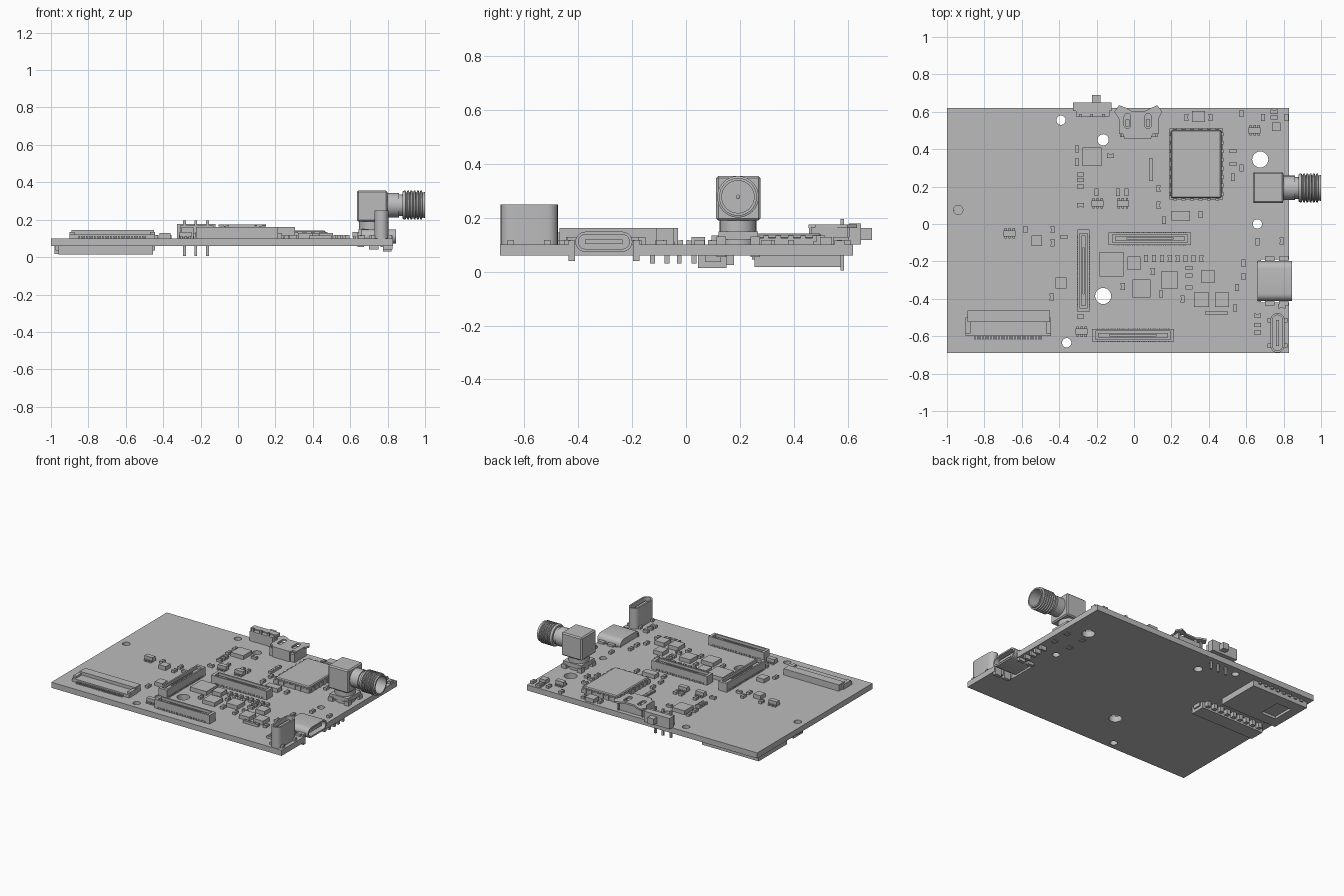
import bpy
import bmesh
from math import sin, cos, pi, radians
from mathutils import Vector, Matrix

default_cube = bpy.data.objects.get("Cube")
if default_cube:
    bpy.data.objects.remove(default_cube, do_unlink=True)

grey = bpy.data.materials.new("plain_grey")
grey.use_nodes = True
grey.diffuse_color = (0.5, 0.5, 0.5, 1)
for node in grey.node_tree.nodes:
    if node.type == 'BSDF_PRINCIPLED':
        node.inputs["Base Color"].default_value = grey.diffuse_color

BOTTOM, TOP = 0.06, 0.1
ALONG_X = Matrix(((0, 0, 1), (1, 0, 0), (0, 1, 0)))
UPRIGHT = Matrix.Identity(3)


def finish(name, bm):
    """Turn a bmesh into a named grey object with sharp edges kept."""
    bmesh.ops.remove_doubles(bm, verts=bm.verts, dist=0.00005)
    bmesh.ops.recalc_face_normals(bm, faces=bm.faces)
    mesh = bpy.data.meshes.new(name)
    bm.to_mesh(mesh)
    bm.free()
    mesh.materials.clear()
    mesh.materials.append(grey)
    mesh.shade_smooth()
    mesh.set_sharp_from_angle(angle=radians(30))
    obj = bpy.data.objects.new(name, mesh)
    bpy.context.collection.objects.link(obj)
    return obj


def boxes(name, spans, bevel=0):
    """One object made of boxes, each given as x, y and z ranges."""
    bm = bmesh.new()
    for x0, x1, y0, y1, z0, z1 in spans:
        low, high = Vector((x0, y0, z0)), Vector((x1, y1, z1))
        matrix = Matrix.Translation((low + high) / 2) @ Matrix.Diagonal((*(high - low), 1))
        bmesh.ops.create_cube(bm, size=1, matrix=matrix)
    if bevel:
        bmesh.ops.bevel(bm, geom=bm.edges[:], offset=bevel, segments=1, affect='EDGES')
    return finish(name, bm)


def plate(name, loops, depth, centre, turn=UPRIGHT):
    """Extruded outline; every loop after the first is a hole."""
    curve = bpy.data.curves.new(name, 'CURVE')
    curve.dimensions, curve.fill_mode, curve.extrude = '2D', 'BOTH', depth / 2
    for loop in loops:
        spline = curve.splines.new('POLY')
        spline.points.add(len(loop) - 1)
        for point, (x, y) in zip(spline.points, loop):
            point.co = (x, y, 0, 1)
        spline.use_cyclic_u = True
    helper = bpy.data.objects.new(name + "_outline", curve)
    bpy.context.collection.objects.link(helper)
    bpy.context.view_layer.update()
    graph = bpy.context.evaluated_depsgraph_get()
    mesh = bpy.data.meshes.new_from_object(helper.evaluated_get(graph))
    bm = bmesh.new()
    bm.from_mesh(mesh)
    bpy.data.objects.remove(helper, do_unlink=True)
    bpy.data.curves.remove(curve)
    bpy.data.meshes.remove(mesh)
    bmesh.ops.transform(bm, matrix=Matrix.Translation(centre) @ turn.to_4x4(), verts=bm.verts)
    return finish(name, bm)


def lathe(name, profile, centre, turn=UPRIGHT, steps=32):
    """Spin (height, radius) points round the local z axis."""
    bm = bmesh.new()
    verts = [bm.verts.new((r, 0, h)) for h, r in profile]
    edges = [bm.edges.new(pair) for pair in zip(verts, verts[1:])]
    bmesh.ops.spin(bm, geom=verts + edges, cent=(0, 0, 0), axis=(0, 0, 1),
                   angle=2 * pi, steps=steps, use_duplicate=False)
    bmesh.ops.transform(bm, matrix=Matrix.Translation(centre) @ turn.to_4x4(), verts=bm.verts)
    return finish(name, bm)


def rect(w, h):
    return [(-w / 2, -h / 2), (w / 2, -h / 2), (w / 2, h / 2), (-w / 2, h / 2)]


def circle(x, y, r, n=24):
    return [(x + r * cos(2 * pi * i / n), y + r * sin(2 * pi * i / n)) for i in range(n)]


def stadium(w, h, x=0, y=0, n=10):
    """Slot outline, w along x and h across."""
    r, straight, points = h / 2, (w - h) / 2, []
    for side in (1, -1):
        for i in range(n + 1):
            a = pi * i / n - pi / 2
            points.append((x + side * (straight + r * cos(a)), y + side * r * sin(a)))
    return points


def spread(start, end, count):
    return [start + (end - start) * i / (count - 1) for i in range(count)]


# Circuit board with its mounting holes and the notch for the side socket
outline = [(-1, -.69), (.83, -.69), (.83, -.42), (.68, -.42), (.68, -.19),
           (.83, -.19), (.83, .62), (-1, .62)]
small = [(-.39, .555), (-.94, .075), (.66, 0), (-.36, -.635)]
large = [(.675, .345), (-.165, -.385)]
holes = [circle(x, y, .025) for x, y in small] + [circle(x, y, .043) for x, y in large]
holes.append(circle(-.165, .45, .03))
plate("circuit_board", [outline] + holes, TOP - BOTTOM, (0, 0, (TOP + BOTTOM) / 2))


# Three board-to-board sockets: wall ring, floor, slotted tongue and side contacts
def mating_socket(name, x, y, turned=False):
    turn = Matrix.Rotation(pi / 2 if turned else 0, 3, 'Z')
    plate(name + "_wall", [rect(.44, .066), rect(.4, .044)], .062, (x, y, TOP + .031), turn)
    plate(name + "_floor", [rect(.41, .05)], .02, (x, y, TOP + .01), turn)
    plate(name + "_tongue", [rect(.375, .022), rect(.25, .006)], .05, (x, y, TOP + .025), turn)
    contacts = boxes(name + "_contacts", [
        (t - .002, t + .002, -.036, .036, 0, .012) for t in spread(-.19, .19, 40)])
    contacts.data.transform(Matrix.Translation((x, y, TOP)) @ turn.to_4x4())


mating_socket("middle_socket", .085, -.078)
mating_socket("left_socket", -.27, -.25, True)
mating_socket("front_socket", -.005, -.595)

# Flat cable connector with latch, end cheeks and contacts
cable = [(-.9, -.445, -.6, -.5, TOP, .122), (-.89, -.45, -.525, -.463, TOP, .145),
         (-.9, -.875, -.585, -.5, TOP, .135), (-.47, -.445, -.585, -.5, TOP, .135)]
cable += [(x - .004, x + .004, -.618, -.59, TOP, .112) for x in spread(-.85, -.495, 26)]
boxes("flat_cable_connector", cable)

# Slide switch with lever and through pins
boxes("switch_body", [(-.325, -.12, .605, .65, TOP, .178), (-.31, -.13, .575, .61, TOP, .17)])
boxes("switch_lever", [(-.225, -.178, .64, .69, .118, .163)])
boxes("switch_pins", [(x - .007, x + .007, .573, .587, .005, .195) for x in (-.286, -.225, -.163)])

# Metal receptacle with flared mouth and two spring windows
flare = [(-.105, .6), (-.08, .635), (-.04, .62), (-.015, .605), (.06, .605), (.09, .62),
         (.125, .635), (.15, .6), (.13, .56), (.13, .48), (.1, .48), (.09, .455),
         (-.05, .455), (-.06, .48), (-.08, .48), (-.08, .56)]
windows = [[(px + y, py + x) for x, y in stadium(.08, .035)] for px, py in ((-.035, .55), (.075, .55))]
plate("receptacle_shell", [flare] + windows, .012, (0, 0, .169))
boxes("receptacle_body", [(-.075, .125, .465, .59, TOP, .155), (-.075, -.065, .465, .6, TOP, .165),
                          (.115, .125, .465, .6, TOP, .165), (-.05, .09, .456, .47, TOP, .165)])
boxes("receptacle_springs", [(x - .01, x + .01, .52, .56, .155, .168) for x in (-.035, .075)])

# Radio shield can: frame, lid and edge tabs
boxes("shield_frame", [(.19, .475, .13, .51, TOP, .125)])
boxes("shield_lid", [(.198, .467, .138, .502, .12, .142)], .006)
tabs = [(x, x + .01, y - .01, y + .01, TOP, .135) for x in (.186, .469) for y in spread(.16, .48, 8)]
tabs += [(x - .01, x + .01, y, y + .01, TOP, .135) for y in (.126, .504) for x in spread(.22, .445, 6)]
boxes("shield_tabs", tabs)

# Right-angle antenna connector: footed base, neck, elbow and threaded barrel
boxes("antenna_base", [(.645, .79, .12, .268, .12, .15)] + [
    (x, x + .035, y, y + .035, BOTTOM - .005, .13) for x in (.638, .762) for y in (.113, .24)])
lathe("antenna_neck", [(.1, 0), (.1, .068), (.2, .068), (.2, 0)], (.716, .193, 0))
boxes("antenna_elbow", [(.635, .798, .112, .277, .19, .355)], .008)
barrel = [(.79, 0), (.79, .065), (.86, .065), (.86, .058), (.88, .058), (.88, .072)]
for x in spread(.888, .975, 6):
    barrel += [(x, .077), (x + .008, .077), (x + .011, .067), (x + .014, .067)]
barrel += [(1, .07), (1, .06), (.9, .06), (.9, .008), (.96, .008), (.965, 0)]
lathe("antenna_barrel", barrel, (0, .193, .278), ALONG_X)


# Two slot-shaped ports, one lying out of the side and one standing up
def slot_port(name, centre, depth, turn):
    axis = turn @ Vector((0, 0, 1))
    centre = Vector(centre)
    plate(name + "_shell", [stadium(.212, .075), stadium(.19, .053)], depth, centre, turn)
    plate(name + "_back", [stadium(.2, .064)], .02, centre - axis * (depth / 2 - .015), turn)
    plate(name + "_tongue", [rect(.14, .018)], depth - .025, centre - axis * .005, turn)


slot_port("side_port", (.752, -.305, .111), .185, ALONG_X)
slot_port("upright_port", (.767, -.582, .175), .15, Matrix.Rotation(pi / 2, 3, 'Z'))
boxes("side_port_tabs", [(x, x + .05, y - .012, y + .012, TOP - .06, .115)
                         for x in (.7, .775) for y in (-.425, -.185)])
boxes("upright_port_feet", [(x, x + .02, y - .012, y + .012, TOP, .118)
                            for x in (.713, .8) for y in (-.65, -.515)])

# Square chips: centre, width and depth
chips = [(-.225, .36, .1, .1), (-.52, -.09, .055, .055), (-.39, -.315, .06, .06),
         (-.12, -.215, .13, .13), (0, -.21, .07, .07), (.04, -.345, .095, .095),
         (.19, -.3, .09, .09), (.395, -.28, .07, .07), (.36, -.405, .08, .08),
         (.47, -.405, .075, .075), (.25, .045, .1, .05), (.345, .575, .07, .06),
         (.76, .52, .045, .045)]
boxes("chips", [(x - w / 2, x + w / 2, y - d / 2, y + d / 2, TOP, TOP + .028) for x, y, w, d in chips])

# Small legged packages
packages = []
for x, y in [(-.195, .11), (-.06, .11), (-.665, -.05), (-.28, -.575), (.645, .5)]:
    packages.append((x - .032, x + .032, y - .016, y + .016, TOP + .005, TOP + .035))
    packages += [(x + s - .006, x + s + .006, y - .028, y + .028, TOP, TOP + .012) for s in (-.022, 0, .022)]
boxes("legged_packages", packages)

# Tiny two-ended parts: bodies with slightly taller end caps, laid out in rows
across = [(-.285, y) for y in (.265, .235, .2, .1, -.495)] + [(.66, y) for y in (-.49, -.54, -.58)]
across += [(x, -.475) for x in (.4, .44, .48)] + [(.295, y) for y in (-.235, -.275, -.34)]
across += [(.75, .6), (.75, .57), (-.125, .365), (-.375, -.07), (.53, .39), (.53, .32), (.79, -.44)]
along = [(x, -.185) for x in spread(.065, .36, 8)] + [(.09, y) for y in (.33, .29, .25)]
along += [(x, .17) for x in (-.2, -.085, -.04)] + [(x, .57) for x in (.28, .41, .69, .815)]
along += [(.585, -.21), (.585, -.28), (.55, -.34), (.54, -.45), (.1, -.255), (-.06, -.335),
          (.145, -.375), (.26, -.4), (.355, .05), (.13, .19), (.13, .1), (.16, .02), (.575, .59),
          (.575, .3), (.53, .25), (.66, -.095), (.79, -.09), (-.305, .4), (-.305, .33),
          (-.435, -.03), (-.435, -.1), (-.58, -.03), (-.44, -.39)]
tiny = []
for group, a, b in ((across, .018, .01), (along, .01, .018)):
    for x, y in group:
        tiny.append((x - a, x + a, y - b, y + b, TOP, TOP + .016))
        for s in (-1, 1):
            cx, cy = (x + s * .014, y) if a > b else (x, y + s * .014)
            e, f = (.005, .011) if a > b else (.011, .005)
            tiny.append((cx - e, cx + e, cy - f, cy + f, TOP, TOP + .018))
boxes("tiny_parts", tiny)

# Underside: card slot, cable connector and edge parts
plate("card_slot_cover", [rect(.45, .32), [(x - .1, y) for x, y in rect(.12, .16)]],
      .02, (-.755, .415, .027))
boxes("card_slot_base", [(-.98, -.53, .255, .575, .035, BOTTOM)] + [
    (x - .01, x + .01, .245, .585, .045, BOTTOM) for x in spread(-.93, -.58, 8)])
under = [(-.96, -.455, .045, .15, .013, BOTTOM), (-.975, -.445, .07, .13, .035, BOTTOM)]
under += [(x - .014, x + .014, .145, .178, .025, BOTTOM) for x in spread(-.92, -.49, 9)]
boxes("under_cable_connector", under)
boxes("under_edge_parts", [(.775, .82, y - .009, y + .009, .03, BOTTOM) for y in (-.125, -.07, -.025, .03)])
